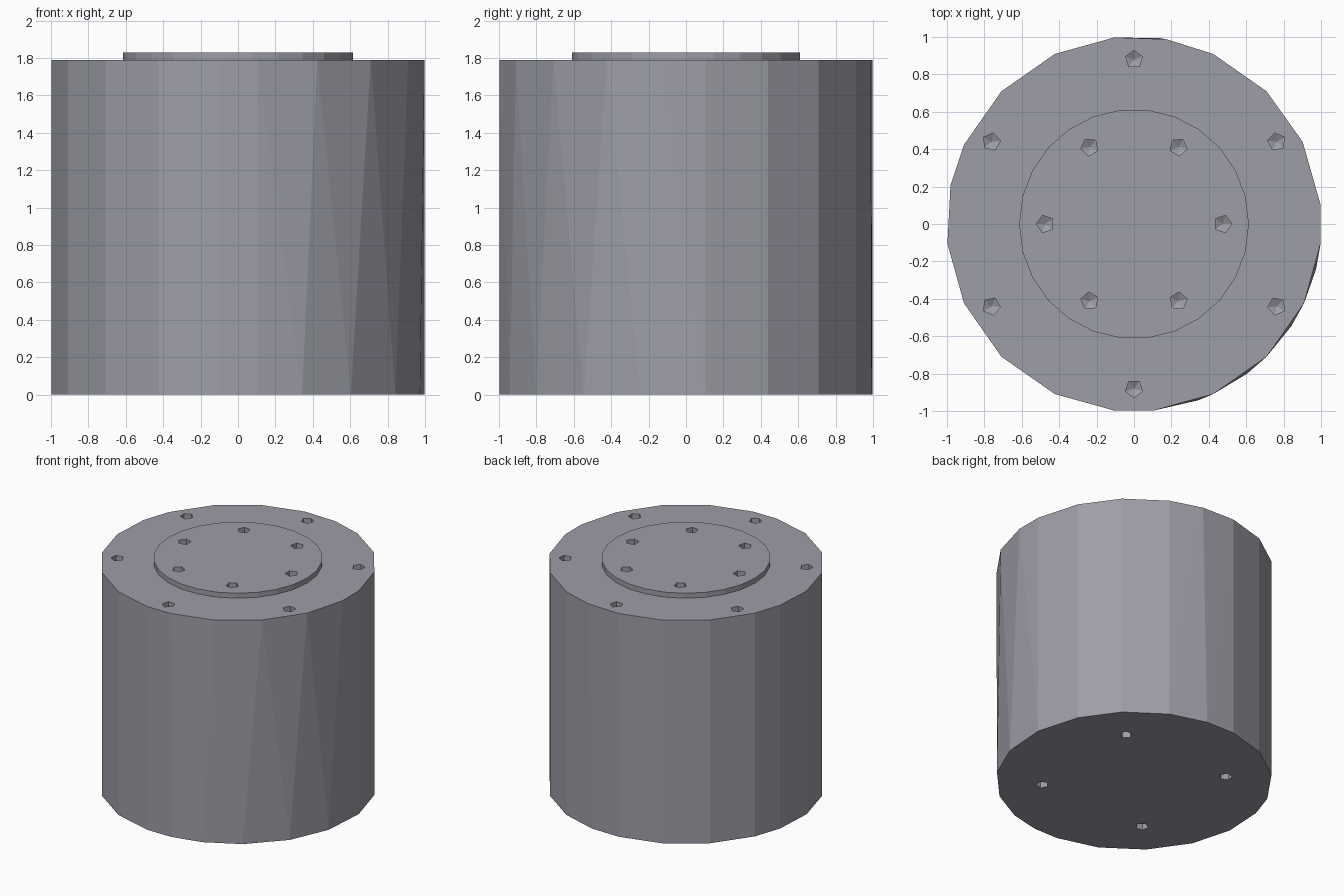
import bpy, bmesh
from math import radians, cos, sin

if "Cube" in bpy.data.objects:
    bpy.data.objects.remove(bpy.data.objects["Cube"])

# Dark bluish steel shared by every part
steel = bpy.data.materials.new("dark_steel")
steel.diffuse_color = (0.34, 0.34, 0.39, 1.0)
steel.use_nodes = True
steel.node_tree.nodes["Principled BSDF"].inputs["Base Color"].default_value = steel.diffuse_color


def add_object(name, bm):
    bmesh.ops.recalc_face_normals(bm, faces=bm.faces)
    mesh = bpy.data.meshes.new(name)
    bm.to_mesh(mesh)
    bm.free()
    mesh.materials.append(steel)
    obj = bpy.data.objects.new(name, mesh)
    bpy.context.collection.objects.link(obj)
    return obj


def ring(bm, r, z, angles, x=0, y=0):
    return [bm.verts.new((x + r * cos(radians(a)), y + r * sin(radians(a)), z))
            for a in angles]


def skin(bm, low, high):
    n = len(low)
    for i in range(n):
        j = (i + 1) % n
        # split along the diagonal that keeps the twisted wall convex
        a, b, c, d = low[i], low[j], high[j], high[i]
        if (a.co - c.co).length >= (b.co - d.co).length:
            bm.faces.new((a, b, d))
            bm.faces.new((b, c, d))
        else:
            bm.faces.new((a, b, c))
            bm.faces.new((a, c, d))


def drum(name, r, z0, z1, low_angles, high_angles):
    bm = bmesh.new()
    low = ring(bm, r, z0, low_angles)
    high = ring(bm, r, z1, high_angles)
    skin(bm, low, high)
    bm.faces.new(low)
    bm.faces.new(high)
    return add_object(name, bm)


def drill(bm, r, angle, z, depth, side, sides=5, radius=0.048):
    # blind hole with a conical tip; side is +1 for top faces, -1 for the base
    x, y = r * cos(radians(angle)), r * sin(radians(angle))
    angles = [angle + 360 * i / sides for i in range(sides)]
    mouth = ring(bm, radius, z + 0.02 * side, angles, x, y)
    floor = ring(bm, radius, z - depth * side, angles, x, y)
    tip = bm.verts.new((x, y, z - (depth + 0.02) * side))
    bm.faces.new(mouth)
    for i in range(sides):
        j = (i + 1) % sides
        bm.faces.new((mouth[i], mouth[j], floor[j], floor[i]))
        bm.faces.new((floor[i], floor[j], tip))


def boolean(obj, other, operation):
    mod = obj.modifiers.new(operation.title(), 'BOOLEAN')
    mod.operation = operation
    mod.solver = 'EXACT'
    mod.object = other
    other.hide_render = True
    other.hide_set(True)


# Main drum: uneven facets, differing slightly between base and top
top = [6, 26, 45, 65, 80, 96, 115, 135, 155, 168,
       186, 205, 225, 245, 264, 276, 295, 315, 335, 354]
base = [6, 26, 45, 65, 82, 96, 115, 135, 155, 168,
        186, 205, 225, 245, 264, 276, 290, 307, 327, 346]
body = drum("drum_body", 1.003, 0.0, 1.79, base, top)

# Raised mounting disc on top
disc_angles = [i * 360 / 26 for i in range(26)]
disc = drum("mounting_disc", 0.614, 1.70, 1.83, disc_angles, disc_angles)
boolean(body, disc, 'UNION')

# Bolt holes: outer circle, disc circle and base circle
bm = bmesh.new()
for i in range(6):
    drill(bm, 0.88, 30 + 60 * i, 1.79, 0.15, 1)
    drill(bm, 0.475, 60 * i, 1.83, 0.15, 1)
for i in range(4):
    drill(bm, 0.67, 45 + 90 * i, 0.0, 0.15, -1)
holes = add_object("bolt_hole_cutter", bm)
boolean(body, holes, 'DIFFERENCE')
